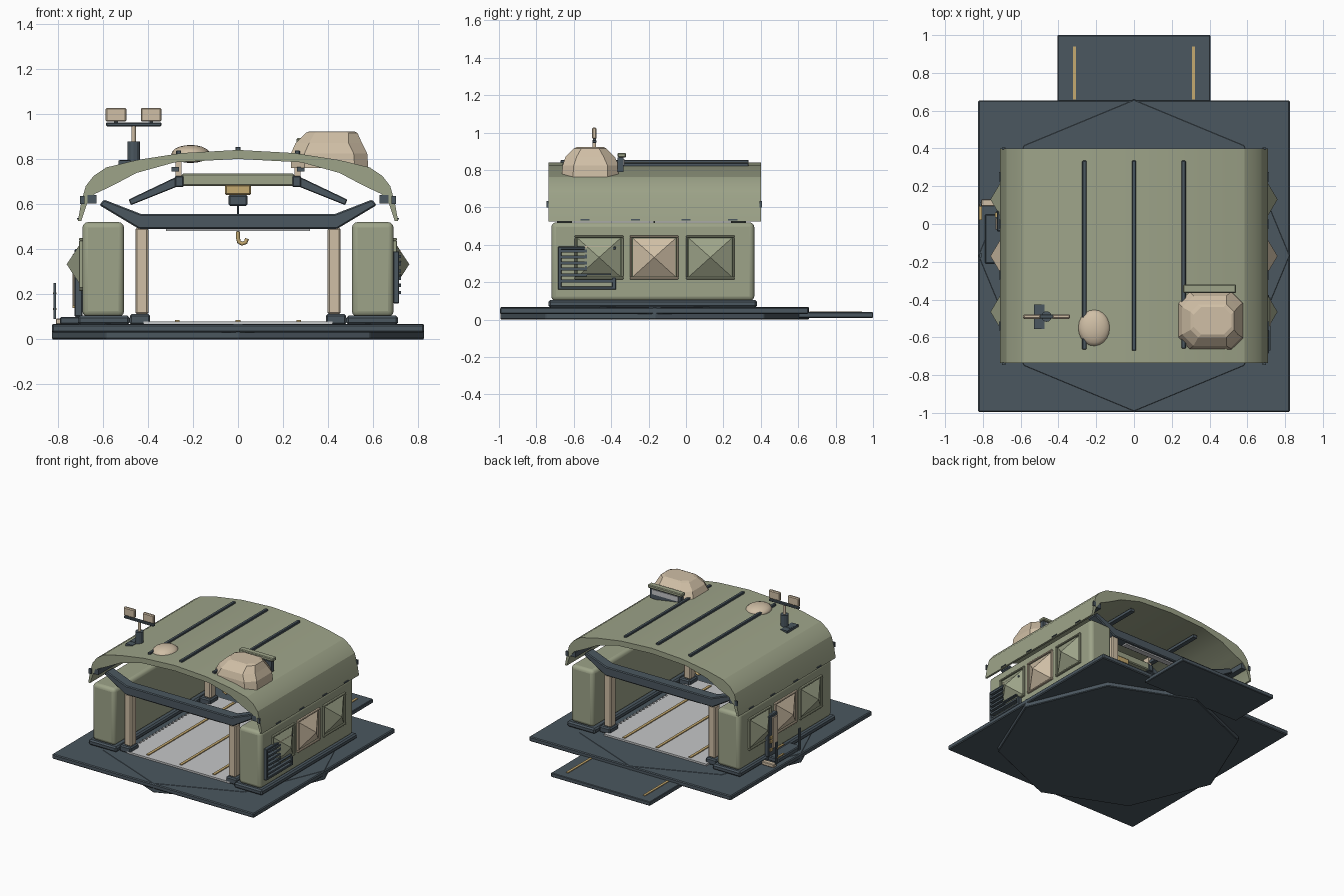
import bpy, bmesh, math
from mathutils import Vector

if "Cube" in bpy.data.objects:
    bpy.data.objects.remove(bpy.data.objects["Cube"])


def material(name, rgb):
    m = bpy.data.materials.new(name)
    m.diffuse_color = (*rgb, 1)
    m.use_nodes = True
    m.node_tree.nodes["Principled BSDF"].inputs["Base Color"].default_value = m.diffuse_color
    return m


GREEN = material("sage green", (0.34, 0.37, 0.25))
SLATE = material("dark slate", (0.07, 0.095, 0.115))
TAN = material("warm tan", (0.63, 0.52, 0.38))
GOLD = material("mustard", (0.56, 0.40, 0.16))
GREY = material("pale grey", (0.56, 0.57, 0.58))
TRIM = material("dark green trim", (0.13, 0.16, 0.10))


def finish(name, bm, mat, bevel=0.0, segments=1):
    bmesh.ops.recalc_face_normals(bm, faces=bm.faces)
    me = bpy.data.meshes.new(name)
    bm.to_mesh(me)
    bm.free()
    me.materials.append(mat)
    ob = bpy.data.objects.new(name, me)
    bpy.context.collection.objects.link(ob)
    if bevel:
        mod = ob.modifiers.new("bevel", "BEVEL")
        mod.width, mod.segments = bevel, segments
    return ob


def box(name, x, y, z, mat, bevel=0.0, segments=1):
    """Box from (low, high) ranges on each axis."""
    bm = bmesh.new()
    bmesh.ops.create_cube(bm, size=1)
    for v in bm.verts:
        v.co = Vector([sum(r) / 2 + c * abs(r[1] - r[0]) for r, c in zip((x, y, z), v.co)])
    return finish(name, bm, mat, bevel, segments)


def prism(name, pts, lo, hi, mat, axis="y", bevel=0.0):
    """Extrude an outline along y (points are x,z) or z (points are x,y)."""
    bm = bmesh.new()
    put = (lambda p, t: (p[0], t, p[1])) if axis == "y" else (lambda p, t: (p[0], p[1], t))
    a = [bm.verts.new(put(p, lo)) for p in pts]
    b = [bm.verts.new(put(p, hi)) for p in pts]
    bm.faces.new(a)
    bm.faces.new(b[::-1])
    for i in range(len(pts)):
        j = (i + 1) % len(pts)
        bm.faces.new((a[i], a[j], b[j], b[i]))
    return finish(name, bm, mat, bevel)


def cylinder(name, c, r, z0, z1, mat, n=12):
    pts = [(c[0] + r * math.cos(i * math.tau / n), c[1] + r * math.sin(i * math.tau / n)) for i in range(n)]
    return prism(name, pts, z0, z1, mat, "z")


def smooth(ob, angle=30):
    bpy.ops.object.select_all(action="DESELECT")
    ob.select_set(True)
    bpy.context.view_layer.objects.active = ob
    bpy.ops.object.shade_smooth_by_angle(angle=math.radians(angle))


# Base: square plate, octagonal slab, rear ramp
box("base_plate", (-.825, .825), (-.995, .655), (.03, .065), SLATE, .006)
octagon = [(.827 * math.sin(i * math.tau / 8), -.167 + .827 * math.cos(i * math.tau / 8)) for i in range(8)]
prism("octagon_slab", octagon, 0, .067, SLATE, "z", .005)
box("rear_ramp", (-.405, .405), (.6, 1), (.01, .04), SLATE, .004)
for s in (-1, 1):
    box("ramp_stripe", (s * .315 - .009, s * .315 + .009), (.66, .94), (.038, .045), GOLD)

# Floor and guide stripes
box("floor", (-.42, .42), (-.7, .36), (.066, .08), GREY)
for x in (-.27, 0, .27):
    box("floor_stripe", (x - .01, x + .01), (-.67, .34), (.078, .086), GOLD)

# Side walls, windows, columns and rails
for s in (-1, 1):
    box("wall_skirt", (s * .48, s * .71), (-.735, .38), (.065, .105), SLATE, .01)
    smooth(box("side_wall", (s * .505, s * .69), (-.72, .365), (.1, .52), GREEN, .025, 3))
    for i in range(24):
        y = -.6 + i * .038
        box("wall_base_tooth", (s * .42, s * .44), (y, y + .019), (.066, .079), GREY)
    for k, y in enumerate((-.465, -.17, .13)):
        for a, b, c, d in ((-.13, .13, .215, .227), (-.13, .13, .438, .45),
                           (-.13, -.118, .227, .438), (.118, .13, .227, .438)):
            box("window_frame", (s * .685, s * .705), (y + a, y + b), (c, d),
                GREEN if k != 1 else TAN, .003)
        box("window_recess", (s * .68, s * .693), (y - .12, y + .12), (.225, .44), TRIM)
        bm = bmesh.new()
        ring = [bm.verts.new((s * .693, y + a, z)) for a, z in
                ((-.113, .231), (.113, .231), (.113, .434), (-.113, .434))]
        tip = bm.verts.new((s * .76, y, .333))
        for i in range(4):
            bm.faces.new((ring[i], ring[(i + 1) % 4], tip))
        bm.faces.new(ring[::-1])
        finish("window_pyramid", bm, TAN if k == 1 else GREEN)
    for y in (-.65, .28):
        box("column_foot", (s * .39, s * .48), (y - .05, y + .05), (.065, .112), SLATE, .008)
        box("column", (s * .397, s * .455), (y - .032, y + .032), (.11, .495), TAN, .008)
    box("roof_rail", (s * .627, s * .667), (-.735, .395), (.602, .64), SLATE)
    for y in (-.74, .4):
        box("rail_end_cap", (s * .68, s * .70), (y - .006, y + .006), (.60, .635), SLATE)
    for y in (-.54, -.27, 0, .25):
        box("eave_clip", (s * .695, s * .714), (y - .025, y + .025), (.531, .538), SLATE)

# Portal beams at front and rear with raised arms
half = [(.44, .49), (.615, .595), (.595, .62), (.43, .556)]
outline = half + [(-x, z) for x, z in half[::-1]]
for y in (-.65, .28):
    prism("portal_beam", outline, y - .04, y + .04, SLATE, "y", .006)
    box("light_strip", (-.32, .32), (y - .02, y + .02), (.48, .491), GREY)

# Upper crane frame
cy = -.17
box("crane_beam", (-.25, .25), (cy - .035, cy + .035), (.68, .735), GREEN, .006)
for s in (-1, 1):
    prism("crane_arm", [(s * .25, .685), (s * .475, .595), (s * .485, .62), (s * .275, .72)],
          cy - .035, cy + .035, SLATE, "y", .004)
    box("crane_joint", (s * .242, s * .28), (cy - .04, cy + .04), (.675, .725), SLATE, .004)
    box("crane_hanger", (s * .25, s * .278), (cy - .025, cy + .025), (.72, .80), TAN)
    box("crane_runner", (s * .262, s * .295), (-.65, .32), (.745, .765), SLATE)
box("trolley", (-.058, .058), (cy - .05, cy + .05), (.64, .685), GOLD, .006)
box("winch", (-.042, .042), (cy - .04, cy + .04), (.592, .64), SLATE, .006)
cylinder("cable", (0, cy), .004, .47, .6, SLATE, 8)
hook = bpy.data.curves.new("hook", "CURVE")
hook.dimensions, hook.bevel_depth, hook.bevel_resolution = "3D", .009, 2
hook.use_fill_caps = True
path = hook.splines.new("POLY")
hook_pts = [(0, .478), (0, .45), (.004, .432), (.018, .424), (.034, .43), (.04, .447)]
path.points.add(len(hook_pts) - 1)
for p, (x, z) in zip(path.points, hook_pts):
    p.co = (x, cy, z, 1)
hook.materials.append(GOLD)
bpy.context.collection.objects.link(bpy.data.objects.new("hook", hook))

# Arched roof shell
outer = [(.71, .525), (.695, .61), (.675, .68), (.64, .725), (.585, .762), (.45, .795), (.25, .826)]
inner = [(.28, .785), (.45, .738), (.56, .68), (.635, .645), (.67, .6), (.695, .525)]
shell = outer + [(0, .84)] + [(-x, z) for x, z in outer[::-1]]
shell += [(-x, z) for x, z in inner[::-1]] + [(0, .80)] + inner
smooth(prism("roof", shell, -.735, .4, GREEN), 20)
for x, z, y0 in ((-.263, .822, -.665), (0, .838, -.67), (.263, .822, -.66)):
    box("roof_strip", (x - .011, x + .011), (y0, .335), (z - .01, z + .016), SLATE, .003)

# Faceted roof pod: stacked chamfered rings
bm = bmesh.new()
rings = []
for z, x0, x1, y0, y1, c in ((.76, .235, .578, -.665, -.36, .06), (.825, .235, .573, -.66, -.36, .06),
                             (.87, .255, .55, -.645, -.38, .06), (.915, .30, .53, -.60, -.425, .04),
                             (.922, .315, .515, -.585, -.44, .04)):
    pts = [(x0 + c, y0), (x1 - c, y0), (x1, y0 + c), (x1, y1 - c),
           (x1 - c, y1), (x0 + c, y1), (x0, y1 - c), (x0, y0 + c)]
    rings.append([bm.verts.new((*p, z)) for p in pts])
for a, b in zip(rings, rings[1:]):
    for i in range(8):
        bm.faces.new((a[i], a[(i + 1) % 8], b[(i + 1) % 8], b[i]))
bm.faces.new(rings[0][::-1])
bm.faces.new(rings[-1])
finish("roof_pod", bm, TAN)
box("pod_vent", (.275, .53), (-.365, -.335), (.79, .868), SLATE)
box("pod_vent_grille", (.295, .51), (-.336, -.33), (.825, .86), GREY)
box("pod_vent_hood", (.26, .54), (-.365, -.32), (.868, .892), GREEN, .005)

# Roof dome
bm = bmesh.new()
bmesh.ops.create_uvsphere(bm, u_segments=20, v_segments=10, radius=1)
for v in bm.verts:
    v.co = Vector((-.21 + v.co.x * .085, -.55 + v.co.y * .098, .822 + v.co.z * .04))
smooth(finish("roof_dome", bm, TAN), 60)

# Floodlight mast
mx, my = -.463, -.49
box("mast_foot", (-.525, -.48), (my - .02, my + .02), (.775, .795), SLATE)
box("mast_cross", (-.53, -.475), (-.555, -.425), (.775, .793), SLATE)
cylinder("mast_base", (mx, my), .028, .785, .878, SLATE)
cylinder("mast_pole", (mx, my), .01, .87, .95, TAN)
box("mast_bar", (-.585, -.34), (my - .011, my + .011), (.945, .961), SLATE, .003)
for x in (-.541, -.385):
    box("lamp_stem", (x - .008, x + .008), (my - .008, my + .008), (.955, .97), SLATE)
    box("floodlight", (x - .046, x + .046), (my - .012, my + .012), (.965, 1.027), TAN, .006)

# Louvred vent on the right wall
for y, z in (((-.685, -.375), (.16, .178)), ((-.685, -.375), (.375, .39)),
             ((-.685, -.665), (.16, .39)), ((-.395, -.375), (.16, .225))):
    box("vent_frame", (.688, .715), y, z, SLATE, .003)
for i in range(6):
    z = .2 + i * .032
    box("vent_slat", (.688, .722), (-.67, -.39 if i < 1 else -.53), (z, z + .014), SLATE)
for z in (.2, .24, .28, .34, .385):
    box("vent_pin", (.70, .722), (-.54, -.40), (z, z + .008), TAN if z > .38 else SLATE)

# Service point on the left side
box("service_step", (-.79, -.69), (-.21, .05), (.066, .10), SLATE, .006)
box("service_panel", (-.725, -.69), (-.04, .07), (.10, .40), SLATE, .005)
box("service_door", (-.733, -.72), (-.03, .03), (.15, .38), TAN, .003)
for z in (.14, .2, .23):
    box("service_latch", (-.735, -.715), (.035, .06), (z, z + .02), GOLD)
box("service_foot", (-.808, -.71), (.095, .13), (.066, .092), TAN, .004)
for y in (-.165, .105):
    box("service_post", (-.818, -.808), (y - .012, y + .012), (.09, .25), SLATE)
for z in (.13, .2):
    box("service_rung", (-.82, -.806), (.02, .105), (z, z + .008), GOLD)
